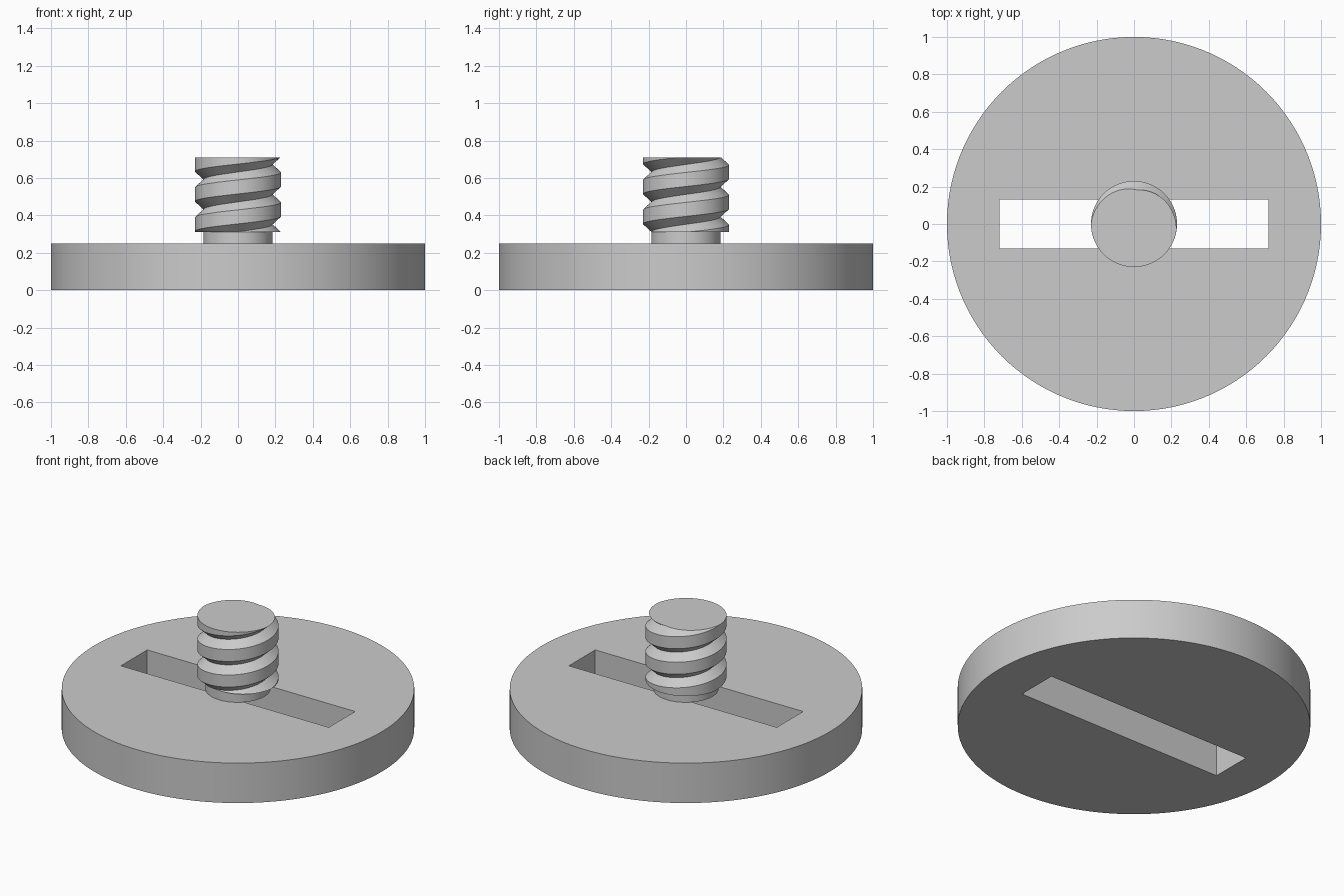
import bpy
import bmesh
import math
from mathutils import Vector

if "Cube" in bpy.data.objects:
    bpy.data.objects.remove(bpy.data.objects["Cube"], do_unlink=True)

SEGMENTS = 120
BASE_TOP, THREAD_BOTTOM, THREAD_TOP = 0.25, 0.31, 0.71
ROOT, CREST = 0.183, 0.23
PITCH, FLAT = 0.16, 0.075

grey = bpy.data.materials.new("plain_grey")
grey.use_nodes = True
grey.diffuse_color = (0.6, 0.6, 0.6, 1)
grey.node_tree.nodes["Principled BSDF"].inputs["Base Color"].default_value = (0.6, 0.6, 0.6, 1)


def finish(bm, name):
    bmesh.ops.recalc_face_normals(bm, faces=bm.faces[:])
    mesh = bpy.data.meshes.new(name)
    bm.to_mesh(mesh)
    bm.free()
    mesh.materials.append(grey)
    obj = bpy.data.objects.new(name, mesh)
    bpy.context.collection.objects.link(obj)
    bpy.ops.object.select_all(action='DESELECT')
    obj.select_set(True)
    bpy.context.view_layer.objects.active = obj
    bpy.ops.object.shade_smooth_by_angle(angle=math.radians(25))
    return obj


def ring(radius):
    angles = [math.tau * i / SEGMENTS for i in range(SEGMENTS)]
    return [(radius * math.cos(a), radius * math.sin(a)) for a in angles]


def plate(name, outlines, bottom, top):
    """Flat outline with optional holes, extruded upward."""
    bm = bmesh.new()
    for outline in outlines:
        verts = [bm.verts.new((x, y, bottom)) for x, y in outline]
        for a, b in zip(verts, verts[1:] + verts[:1]):
            bm.edges.new((a, b))
    bmesh.ops.triangle_fill(bm, use_beauty=True, edges=bm.edges[:], normal=Vector((0, 0, 1)))
    result = bmesh.ops.extrude_face_region(bm, geom=bm.faces[:], use_keep_orig=True)
    moved = [g for g in result["geom"] if isinstance(g, bmesh.types.BMVert)]
    bmesh.ops.translate(bm, verts=moved, vec=(0, 0, top - bottom))
    bmesh.ops.dissolve_limit(bm, angle_limit=0.001, verts=bm.verts[:], edges=bm.edges[:])
    return finish(bm, name)


def thread_radius(offset):
    """Flat crest with a V-shaped valley; offset is height above a crest centre."""
    distance = abs((offset + PITCH / 2) % PITCH - PITCH / 2)
    slope = max(0, distance - FLAT / 2) / (PITCH / 2 - FLAT / 2)
    return CREST - (CREST - ROOT) * min(1, slope)


def thread(name):
    bm = bmesh.new()
    columns = []
    for i in range(SEGMENTS + 1):
        angle = math.tau * i / SEGMENTS
        centre = THREAD_TOP + PITCH * (angle + math.radians(95)) / math.tau
        column = []
        # Crest edges and valley of every turn, clipped to the thread's ends
        for turn in range(-5, 2):
            for step in (-FLAT / 2, FLAT / 2, PITCH / 2):
                z = centre + turn * PITCH + step
                z = max(THREAD_BOTTOM, min(THREAD_TOP, z))
                r = thread_radius(z - centre)
                column.append(bm.verts.new((r * math.cos(angle), r * math.sin(angle), z)))
        columns.append(column)
    for left, right in zip(columns, columns[1:]):
        for k in range(len(left) - 1):
            bm.faces.new((left[k], right[k], right[k + 1], left[k + 1]))
    bmesh.ops.remove_doubles(bm, verts=bm.verts[:], dist=0.0001)
    # Flat end caps
    for z in (THREAD_BOTTOM, THREAD_TOP):
        rim = sorted((v for v in bm.verts if abs(v.co.z - z) < 0.00001),
                     key=lambda v: math.atan2(v.co.y, v.co.x))
        bm.faces.new(rim)
    return finish(bm, name)


# Round base with a slot cut through it
slot = [(-0.72, -0.13), (0.72, -0.13), (0.72, 0.13), (-0.72, 0.13)]
plate("round_base", [ring(1), slot], 0, BASE_TOP)

# Plain neck and threaded stud
plate("stud_neck", [ring(0.185)], BASE_TOP, THREAD_BOTTOM)
thread("threaded_stud")
